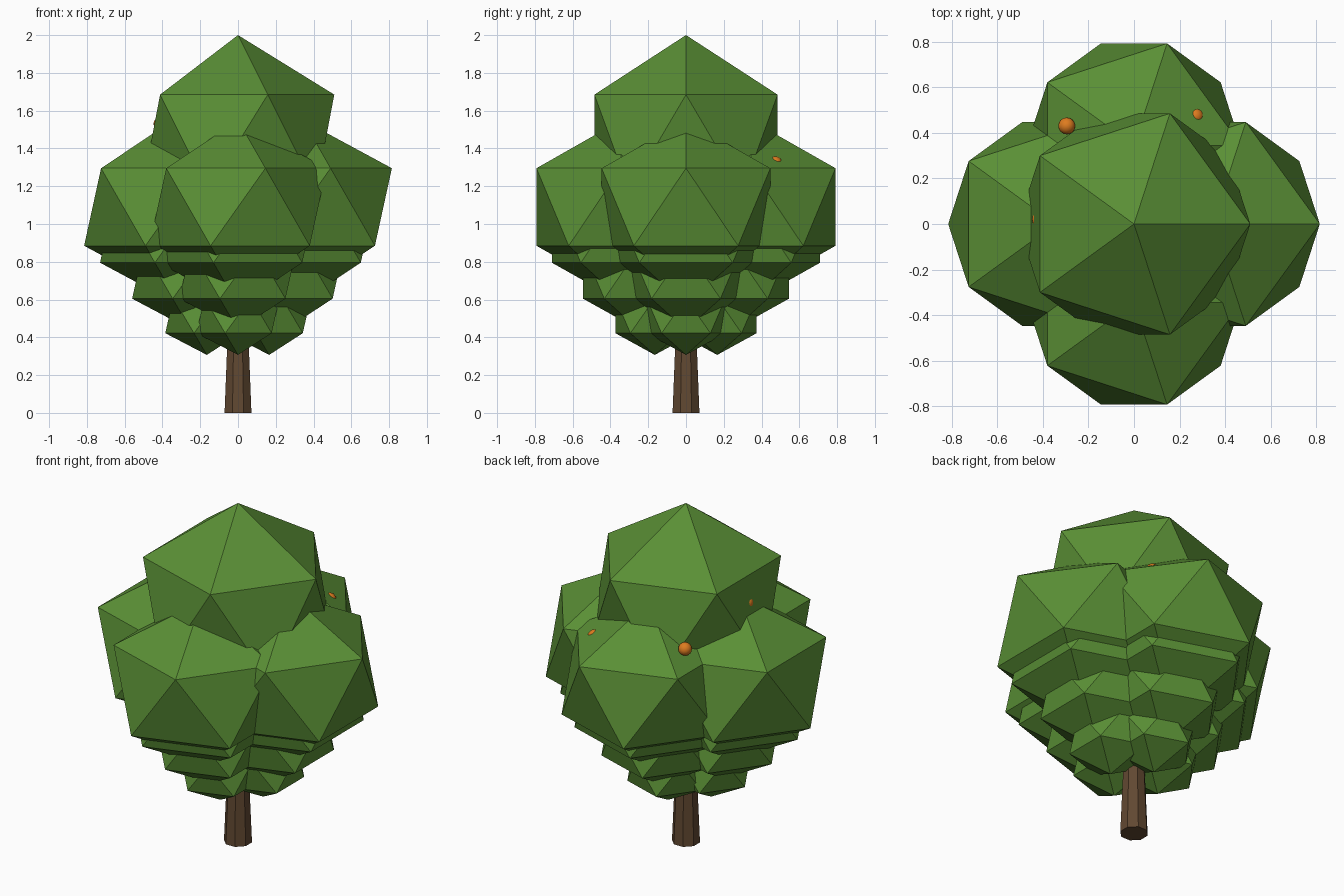
import bpy
import math

if "Cube" in bpy.data.objects:
    bpy.data.objects.remove(bpy.data.objects["Cube"])


def material(name, rgb):
    m = bpy.data.materials.new(name)
    m.diffuse_color = (*rgb, 1.0)
    m.use_nodes = True
    m.node_tree.nodes["Principled BSDF"].inputs["Base Color"].default_value = m.diffuse_color
    return m


leaf = material("leaf_green", (0.102, 0.275, 0.036))
bark = material("bark_brown", (0.120, 0.065, 0.031))
orange = material("fruit_orange", (0.73, 0.20, 0.014))


def finish(name, mat):
    ob = bpy.context.object
    ob.name = name
    ob.data.materials.append(mat)
    return ob


def leaf_clump(name, loc, radius, height):
    """Icosahedron with separate horizontal and vertical radii."""
    bpy.ops.mesh.primitive_ico_sphere_add(subdivisions=1, radius=1, location=loc)
    ob = finish(name, leaf)
    ob.scale = (radius, radius, height)


# Trunk: tapered octagon running up into the leaves
bpy.ops.mesh.primitive_cone_add(vertices=8, radius1=0.077, radius2=0.043,
                                depth=0.8, location=(0, 0, 0.4),
                                rotation=(0, 0, math.radians(22.5)))
finish("trunk", bark)

# Crown top
leaf_clump("crown_top", (0, 0, 1.43), 0.57, 0.57)

# Tiers of four clumps: offset from the trunk, centre height, radius, half height
tiers = [
    (0.345, 1.09, 0.525, 0.459),
    (0.31, 0.977, 0.47, 0.407),
    (0.25, 0.738, 0.347, 0.298),
    (0.165, 0.515, 0.246, 0.208),
]
sides = {"right": (1, 0), "left": (-1, 0), "back": (0, 1), "front": (0, -1)}
for i, (offset, z, radius, height) in enumerate(tiers, 1):
    for side, (sx, sy) in sides.items():
        leaf_clump(f"leaf_tier_{i}_{side}", (sx * offset, sy * offset, z), radius, height)

# Fruit, mostly sunk into the leaves
for i, loc in enumerate([(-0.295, 0.43, 1.38), (0.268, 0.472, 1.321),
                         (-0.41, 0.02, 1.53)], 1):
    bpy.ops.mesh.primitive_uv_sphere_add(segments=16, ring_count=10,
                                         radius=0.037, location=loc)
    finish(f"fruit_{i}", orange)
    bpy.ops.object.shade_smooth()
